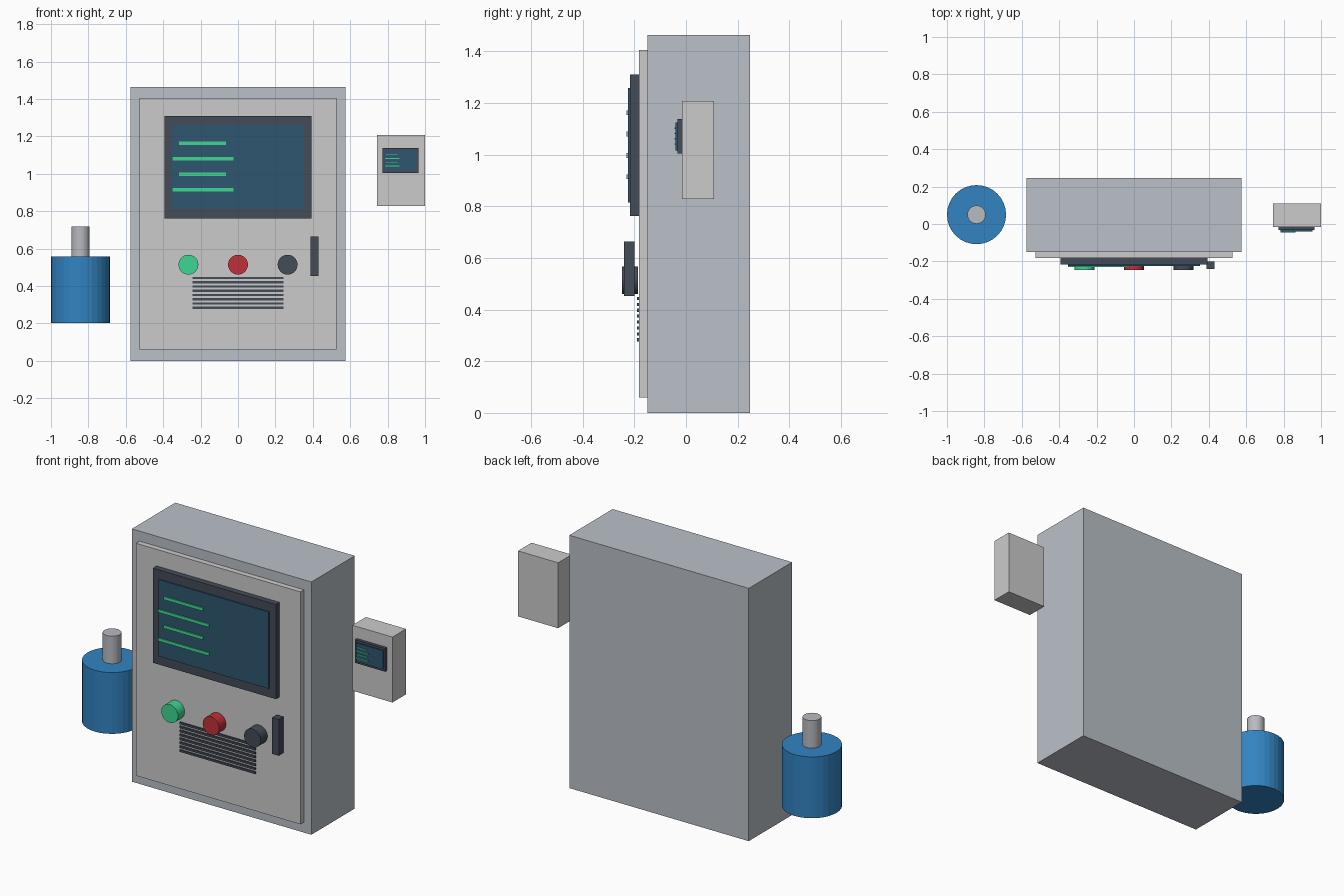
import bpy
import bmesh
from mathutils import Matrix

if "Cube" in bpy.data.objects:
    bpy.data.objects.remove(bpy.data.objects["Cube"])


def material(name, rgb):
    """Make a material from an 8-bit screen colour."""
    m = bpy.data.materials.new(name)
    m.diffuse_color = [(c / 255 / 12.92 if c < 11 else ((c / 255 + 0.055) / 1.055) ** 2.4)
                       for c in rgb] + [1]
    m.use_nodes = True
    m.node_tree.nodes["Principled BSDF"].inputs["Base Color"].default_value = m.diffuse_color
    return m


CABINET = material("cabinet_grey", (186, 193, 200))
PANEL = material("panel_grey", (210, 211, 213))
DARK = material("dark_trim", (68, 76, 88))
GLASS = material("screen_blue", (46, 86, 112))
GREEN = material("signal_green", (62, 214, 146))
RED = material("stop_red", (192, 48, 56))
BLUE = material("motor_blue", (50, 132, 194))
STEEL = material("steel", (184, 187, 192))


def finish(name, bm, mat):
    mesh = bpy.data.meshes.new(name)
    bm.to_mesh(mesh)
    bm.free()
    mesh.materials.append(mat)
    obj = bpy.data.objects.new(name, mesh)
    bpy.context.collection.objects.link(obj)
    return obj


def box(name, x, y, z, mat):
    """Box from (min, max) ranges on each axis."""
    bm = bmesh.new()
    size = [b - a for a, b in (x, y, z)]
    mid = [(a + b) / 2 for a, b in (x, y, z)]
    bmesh.ops.create_cube(bm, size=1, matrix=Matrix.Translation(mid) @ Matrix.Diagonal((*size, 1)))
    return finish(name, bm, mat)


def cylinder(name, centre, radius, depth, mat, axis="Z", sides=32):
    bm = bmesh.new()
    turn = Matrix.Rotation(1.5707963, 4, "X") if axis == "Y" else Matrix.Identity(4)
    bmesh.ops.create_cone(bm, cap_ends=True, segments=sides, radius1=radius, radius2=radius,
                          depth=depth, matrix=Matrix.Translation(centre) @ turn)
    return finish(name, bm, mat)


def display(prefix, cx, cz, y, s, depths):
    """Bezel, glass and four trace lines stacked forward from plane y."""
    bezel, glass, trace = depths
    w, h = 0.394 * s, 0.274 * s
    box(prefix + "_bezel", (cx - w, cx + w), (y - bezel, y), (cz - h, cz + h), DARK)
    y -= bezel
    w, h = 0.353 * s, 0.222 * s
    box(prefix + "_screen", (cx - w, cx + w), (y - glass, y), (cz - h, cz + h), GLASS)
    y -= glass
    for i in range(4):
        half = (0.126, 0.164)[i % 2] * s
        x, z = cx - 0.189 * s, cz + (0.127 - 0.083 * i) * s
        box(f"{prefix}_trace_{i + 1}", (x - half, x + half), (y - trace, y),
            (z - 0.009 * s, z + 0.009 * s), GREEN)


# Main cabinet and raised door
box("cabinet", (-0.575, 0.575), (-0.15, 0.247), (0, 1.464), CABINET)
box("door", (-0.527, 0.527), (-0.182, -0.15), (0.06, 1.406), PANEL)
display("main", 0, 1.036, -0.182, 1, (0.034, 0.008, 0.006))

# Push buttons
for name, x, mat in (("start_button", -0.265, GREEN), ("stop_button", 0, RED),
                     ("selector_knob", 0.265, DARK)):
    cylinder(name, (x, -0.216, 0.514), 0.053, 0.062, mat, "Y")

# Door handle
box("door_handle", (0.387, 0.43), (-0.241, -0.2), (0.453, 0.664), DARK)

# Vent slats
for i in range(8):
    z = 0.443 - i * 0.0228
    box(f"vent_slat_{i + 1}", (-0.242, 0.242), (-0.19, -0.18), (z - 0.006, z + 0.006), DARK)

# Side sensor box with its own small display
box("sensor_box", (0.743, 1.0), (-0.015, 0.109), (0.828, 1.207), PANEL)
display("sensor", 0.869, 1.071, -0.015, 0.245, (0.018, 0.007, 0.005))

# Motor and shaft
cylinder("motor_body", (-0.842, 0.05, 0.38), 0.158, 0.355, BLUE)
cylinder("motor_shaft", (-0.842, 0.05, 0.637), 0.049, 0.16, STEEL)
